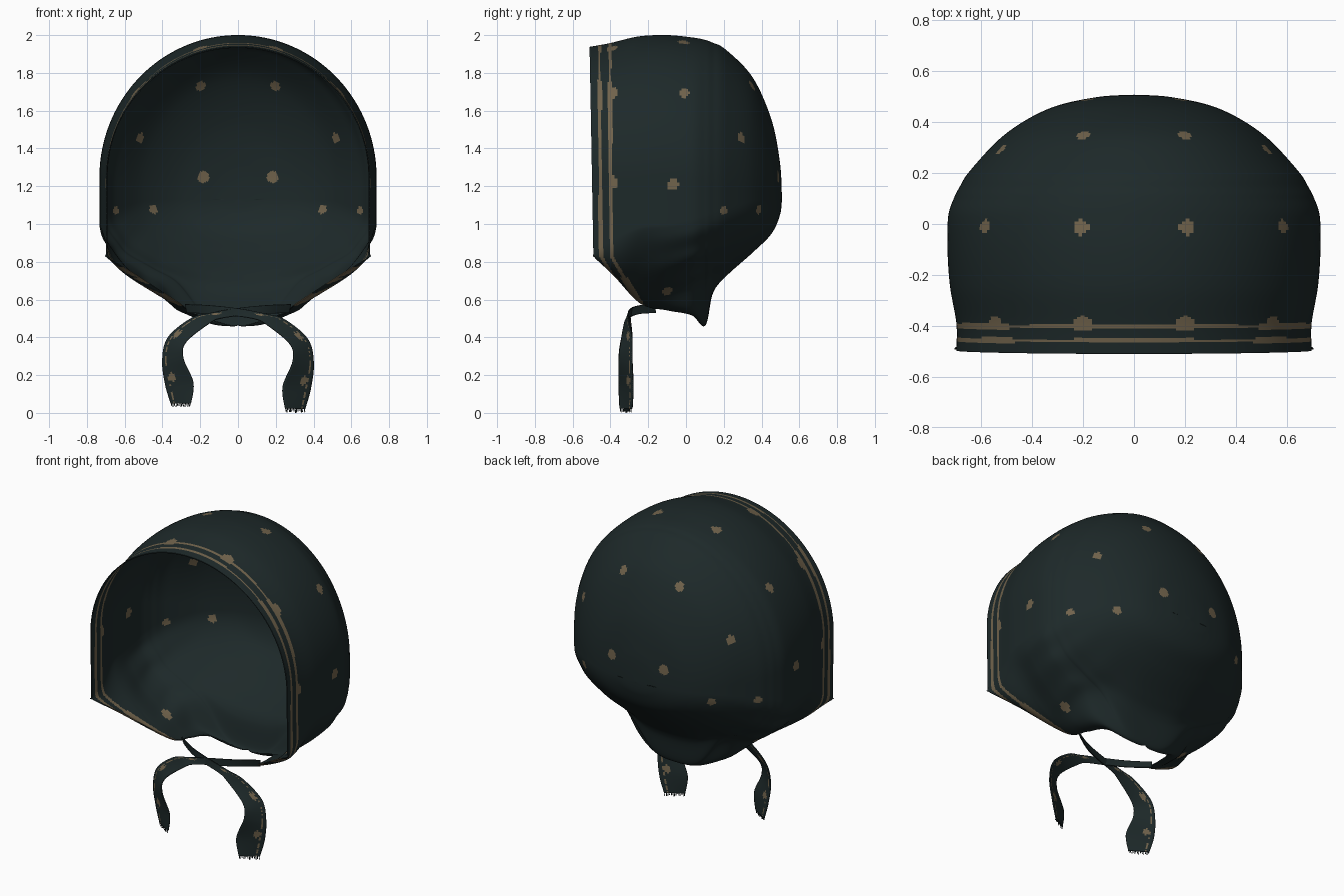
import bpy, bmesh, math, random
from mathutils import Vector
from mathutils.bvhtree import BVHTree

if "Cube" in bpy.data.objects:
    bpy.data.objects.remove(bpy.data.objects["Cube"])

random.seed(4)


def material(name, rgb):
    m = bpy.data.materials.new(name)
    m.diffuse_color = (*rgb, 1)
    m.use_nodes = True
    m.node_tree.nodes["Principled BSDF"].inputs["Base Color"].default_value = m.diffuse_color
    return m


DARK = material("dark teal cloth", (0.0125, 0.022, 0.0225))
TAN = material("tan print", (0.165, 0.125, 0.072))


def spline(keys, i, f):
    """Catmull-Rom between key i and i+1, for tuples of any length."""
    n = len(keys) - 1
    a, b, c, d = (keys[min(max(k, 0), n)] for k in (i - 1, i, i + 1, i + 2))
    return [0.5 * (2 * q + (r - p) * f + (2 * p - 5 * q + 4 * r - s) * f * f
                   + (3 * q - p - 3 * r + s) * f ** 3)
            for p, q, r, s in zip(a, b, c, d)]


def grid_mesh(rows):
    """Quad sheet through equal-length rows of points."""
    bm = bmesh.new()
    vs = [[bm.verts.new(p) for p in row] for row in rows]
    for r0, r1 in zip(vs, vs[1:]):
        for k in range(len(r0) - 1):
            bm.faces.new((r0[k], r0[k + 1], r1[k + 1], r1[k]))
    return bm


def finish(bm, name, thick, offset=0.0):
    me = bpy.data.meshes.new(name)
    bm.to_mesh(me)
    bm.free()
    me.materials.append(DARK)
    me.materials.append(TAN)
    ob = bpy.data.objects.new(name, me)
    bpy.context.collection.objects.link(ob)
    bpy.ops.object.select_all(action='DESELECT')
    ob.select_set(True)
    bpy.context.view_layer.objects.active = ob
    bpy.ops.object.shade_smooth_by_angle(angle=math.radians(60))
    if thick:
        s = ob.modifiers.new("cloth thickness", 'SOLIDIFY')
        s.thickness, s.offset = thick, offset
    return ob


# --- Hood: arches from hem to hem, swept from the face opening to the back
# (depth, top z, half width, widest z, z where the side turns in,
#  hem x, hem z, lower curve power, neck dip)
ARCHES = [
    (-0.51, 1.935, 0.695, 1.25, 0.85, 0.705, 0.83, 1.0, 0),
    (-0.40, 1.955, 0.695, 1.25, 0.92, 0.54, 0.73, 1.0, 0),
    (-0.25, 1.99, 0.72, 1.25, 0.98, 0.31, 0.58, 1.4, 0),
    (-0.10, 1.997, 0.73, 1.25, 0.99, 0.27, 0.545, 1.3, 0.05),
    (0.03, 1.985, 0.727, 1.24, 1.01, 0.22, 0.52, 1.15, 0.13),
    (0.10, 1.972, 0.705, 1.22, 1.04, 0.0, 0.465, 1.05, 0.20),
    (0.14, 1.957, 0.685, 1.21, 1.06, 0.0, 0.635, 1.02, 0.055),
    (0.21, 1.92, 0.64, 1.20, 1.08, 0.0, 0.725, 1.02, 0.01),
    (0.35, 1.775, 0.505, 1.18, 1.12, 0.0, 0.85, 1.0, 0),
    (0.45, 1.55, 0.335, 1.15, 1.13, 0.0, 0.95, 1.0, 0),
    (0.495, 1.32, 0.15, 1.13, 1.13, 0.0, 1.05, 1.0, 0),
    (0.505, 1.13, 0.0, 1.13, 1.13, 0.0, 1.13, 1.0, 0),
]
HALF = 132


def arch(key):
    y, top, w, mid, turn, hx, hz, p, dip = key
    hx, w = max(hx, 0.0), max(w, 0.0)
    dip = max(dip, 0.0)
    row = []
    for k in range(-HALF, HALF + 1):
        t, side = abs(k) / HALF, (1 if k >= 0 else -1)
        if t <= 0.55:
            a = t / 0.55 * math.pi / 2
            x, z = w * math.sin(a), mid + (top - mid) * math.cos(a)
        elif t <= 0.65:
            x, z = w, mid + (turn - mid) * (t - 0.55) / 0.10
        else:
            f = (t - 0.65) / 0.35
            b = f * math.pi / 2
            x = hx + (w - hx) * max(math.cos(b), 0.0) ** p
            z = turn - (turn - hz - dip) * math.sin(b) ** p
            # gathered folds running into the neck
            near = max(0.0, 1 - abs(y - 0.05) / 0.3)
            x -= 0.008 * near * math.sin(math.pi * f) * math.sin(70 * t + 6 * y)
            if k in (-HALF, HALF):
                x = hx
            z -= dip * math.exp(-((x - hx) / (0.27 - 0.55 * min(hx, 0.3))) ** 4)
        lean = 0.018 * (1.93 - z) * min(1.0, max(0.0, -y / 0.5))
        row.append((side * x, y + lean, z))
    return row


rows = []
for i in range(len(ARCHES) - 1):
    step = max(abs(a - b) for a, b in zip(ARCHES[i][:7], ARCHES[i + 1][:7]))
    n = max(3, round(step / 0.0115))
    rows += [arch(spline(ARCHES, i, j / n)) for j in range(n)]
rows.append(arch(ARCHES[-1]))

bm = grid_mesh(rows)
bmesh.ops.remove_doubles(bm, verts=bm.verts, dist=0.0005)
bmesh.ops.recalc_face_normals(bm, faces=bm.faces)
bm.faces.ensure_lookup_table()

# Printed spots (x, y, z, radius) and the two border stripes
SPOTS = [(0.2, 0.35, 1.73, .028), (0.2, -0.015, 1.945, .03),
         (0.58, -0.01, 1.69, .028), (0.72, -0.07, 1.21, .03),
         (0.53, 0.3, 1.46, .028), (0.185, 0.49, 1.25, .032),
         (0.44, 0.37, 1.08, .026), (0.65, 0.2, 1.07, .022),
         (0.2, -0.40, 1.92, .042), (0.54, -0.40, 1.69, .042),
         (0.68, -0.40, 1.22, .04), (0.43, -0.1, 0.66, .032)]
tree = BVHTree.FromBMesh(bm)
spots = [(tree.find_nearest(Vector((s * x, y, z)))[0], r * r)
         for x, y, z, r in SPOTS for s in (-1, 1)]
for f in bm.faces:
    c = f.calc_center_median()
    q = c.y - 0.6 * max(0.0, 0.83 - c.z) - 0.008 * max(0.0, 1.93 - c.z)
    half = 0.0105 if c.z < 1.75 else 0.008
    if c.z < 0.72:
        half = 0.02
    stripe = min(abs(q + 0.459), abs(q + 0.404)) < half
    spot = q > -0.415 and any((c - s).length_squared < r for s, r in spots)
    if stripe or spot:
        f.material_index = 1
hood = finish(bm, "hood", 0.006)

# --- Ties: ribbons crossing under the chin and hanging down
OUTER = [(.28, -.17, .575), (.15, -.24, .57), (0, -.28, .555),
         (-.15, -.295, .528), (-.25, -.295, .50), (-.37, -.285, .40),
         (-.40, -.285, .28), (-.385, -.28, .15), (-.355, -.285, .05)]
INNER = [(.27, -.16, .53), (.15, -.235, .525), (.02, -.28, .515),
         (-.09, -.305, .50), (-.15, -.32, .475), (-.275, -.345, .375),
         (-.29, -.355, .29), (-.237, -.355, .16), (-.25, -.35, .05)]
COLS = 14


def tie(name, side, drop, forward, fray):
    def place(p, along):
        y = p[1] - forward * math.sin(math.pi * min(1, along * 1.6))
        return Vector((side * p[0], y, p[2] - drop * along ** 2))
    strip, n = [], 12
    total = (len(OUTER) - 1) * n
    for j in range(total + 1):
        i = min(j // n, len(OUTER) - 2)
        f = j / n - i
        a = place(spline(OUTER, i, f), j / total)
        b = place(spline(INNER, i, f), j / total)
        strip.append([a.lerp(b, c / COLS) for c in range(COLS + 1)])
    rib = grid_mesh(strip)
    rib.faces.ensure_lookup_table()
    # broken border line plus a few spots
    for idx, face in enumerate(rib.faces):
        r, c = divmod(idx, COLS)
        line = c == 2 and random.random() < 0.6
        spot = (r % 23 - 11) ** 2 / 5 + (c - 4) ** 2 / 3 < 1
        face.material_index = 1 if r > 30 and (line or spot) else 0
    bmesh.ops.recalc_face_normals(rib, faces=rib.faces)
    finish(rib, name, 0.006)

    # frayed threads along the cut end
    fr = bmesh.new()
    a, b = strip[-1][0], strip[-1][-1]
    w = (b - a).normalized() * 0.002
    for k in range(13):
        p = a.lerp(b, (k + 0.5) / 13)
        long = fray if k == 6 else fray * random.uniform(.6, 1)
        low = Vector((random.uniform(-.004, .004), 0, -long))
        fr.faces.new([fr.verts.new(v) for v in
                      (p - w, p + w, p + low + w, p + low - w)])
    finish(fr, name + "_fringe", 0.003)


tie("left_tie", 1, 0.0, 0.0, 0.02)
tie("right_tie", -1, 0.028, 0.012, 0.022)
